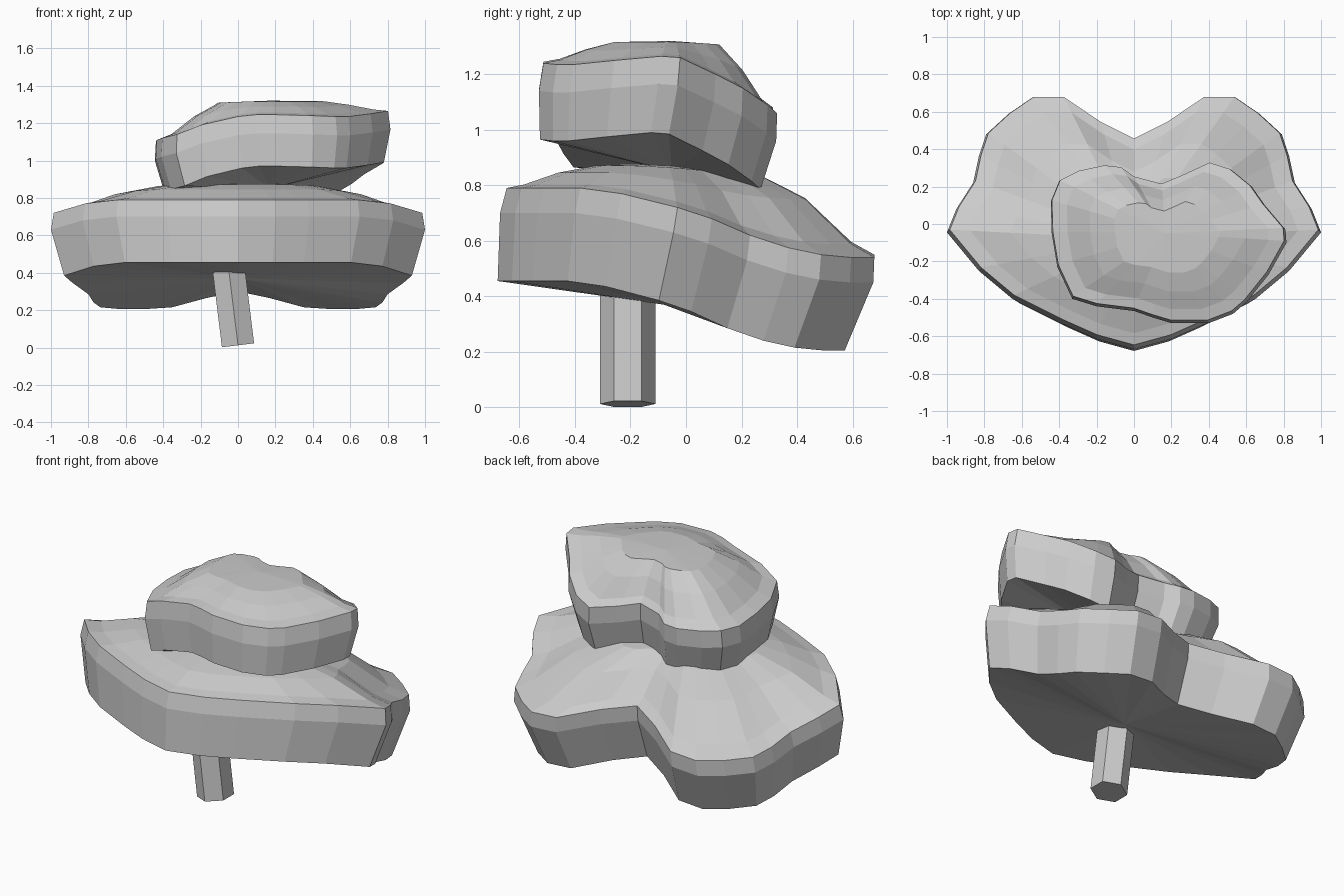
import bpy, math
from mathutils import Vector, Matrix

if "Cube" in bpy.data.objects:
    bpy.data.objects.remove(bpy.data.objects["Cube"])

grey = bpy.data.materials.new("plain grey")
grey.diffuse_color = (0.6, 0.6, 0.6, 1)
grey.use_nodes = True
grey.node_tree.nodes["Principled BSDF"].inputs["Base Color"].default_value = grey.diffuse_color


def add_mesh(name, verts, faces):
    mesh = bpy.data.meshes.new(name)
    mesh.from_pydata(verts, [], faces)
    mesh.materials.append(grey)
    mesh.update()
    obj = bpy.data.objects.new(name, mesh)
    bpy.context.collection.objects.link(obj)
    return obj


def cap(name, rim, centre, top_z, under_z, thick, edge, shift, dome):
    """Heart-shaped cap: stacked rings following the rim, closed by two fans."""
    n = len(rim)
    c = Vector(centre)
    sx, sy = shift

    def ring(scale, dx, dy, drop):
        return [((x - c.x) * scale + c.x + dx, (y - c.y) * scale + c.y + dy, z - drop)
                for x, y, z in rim]

    top = ring(0.985, -sx * 0.3, -sy * 0.3, 0)
    rings = [ring(0.93, sx, sy, thick), ring(1, 0, 0, edge), top]
    for k, rise in dome:
        rings.append([(c.x + (x - c.x) * k, c.y + (y - c.y) * k, z + (top_z - z) * rise)
                      for x, y, z in top])
    verts = [v for r in rings for v in r] + [(c.x, c.y, under_z), (c.x, c.y, top_z)]
    low, high = len(verts) - 2, len(verts) - 1
    last = (len(rings) - 1) * n
    faces = []
    for i in range(n):
        j = (i + 1) % n
        faces += [(a * n + i, a * n + j, a * n + n + j, a * n + n + i)
                  for a in range(len(rings) - 1)]
        faces += [(low, j, i), (high, last + i, last + j)]
    return add_mesh(name, verts, faces)


# Lower cap: right half of the rim (x, y, top height), mirrored to the left
half = [(0, -.67, .79), (.2, -.615, .79), (.38, -.535, .79), (.65, -.4, .79),
        (.83, -.25, .77), (1, -.045, .72), (.95, .08, .68), (.86, .22, .62),
        (.83, .36, .575), (.79, .48, .55), (.67, .59, .54), (.545, .675, .54),
        (.38, .675, .55), (.18, .54, .60), (0, .45, .635)]
full = half + [(-x, y, z) for x, y, z in half[-2:0:-1]]
cap("lower_cap", full, (0, -.08), .88, .37, .335, .09, (0, -.05),
    [(.89, .14), (.67, .62), (.43, .9)])

# Upper cap: smaller, turned and tilted
upper = [(.2, -.53, 1.245), (.4, -.53, 1.24), (.53, -.48, 1.235), (.6, -.42, 1.235),
         (.72, -.27, 1.25), (.815, -.1, 1.265), (.81, -.03, 1.26), (.7, .1, 1.2),
         (.63, .2, 1.15), (.52, .29, 1.09), (.41, .325, 1.06), (.27, .26, 1.08),
         (.15, .21, 1.11), (0, .25, 1.1), (-.07, .3, 1.08), (-.16, .31, 1.08),
         (-.3, .28, 1.09), (-.4, .23, 1.1), (-.445, .12, 1.1), (-.44, -.05, 1.11),
         (-.41, -.23, 1.12), (-.33, -.4, 1.14), (-.2, -.44, 1.19), (0, -.465, 1.235),
         (.1, -.5, 1.245)]
cap("upper_cap", upper, (.17, -.05), 1.32, .85, .275, .1, (.01, -.03),
    [(.87, .15), (.67, .6), (.45, .95)])

# Stem: leaning hexagonal rod
tilt = Matrix.Translation((0, -.21, .012)) @ Matrix.Rotation(math.radians(-7), 4, 'Y')
pts = [tilt @ Vector((.1 * math.sin(i * math.pi / 3), .1 * math.cos(i * math.pi / 3), z))
       for z in (0, .48) for i in range(6)]
add_mesh("stem", pts, [tuple(range(6)), tuple(range(11, 5, -1))] +
         [(i, i + 6, (i + 1) % 6 + 6, (i + 1) % 6) for i in range(6)])
